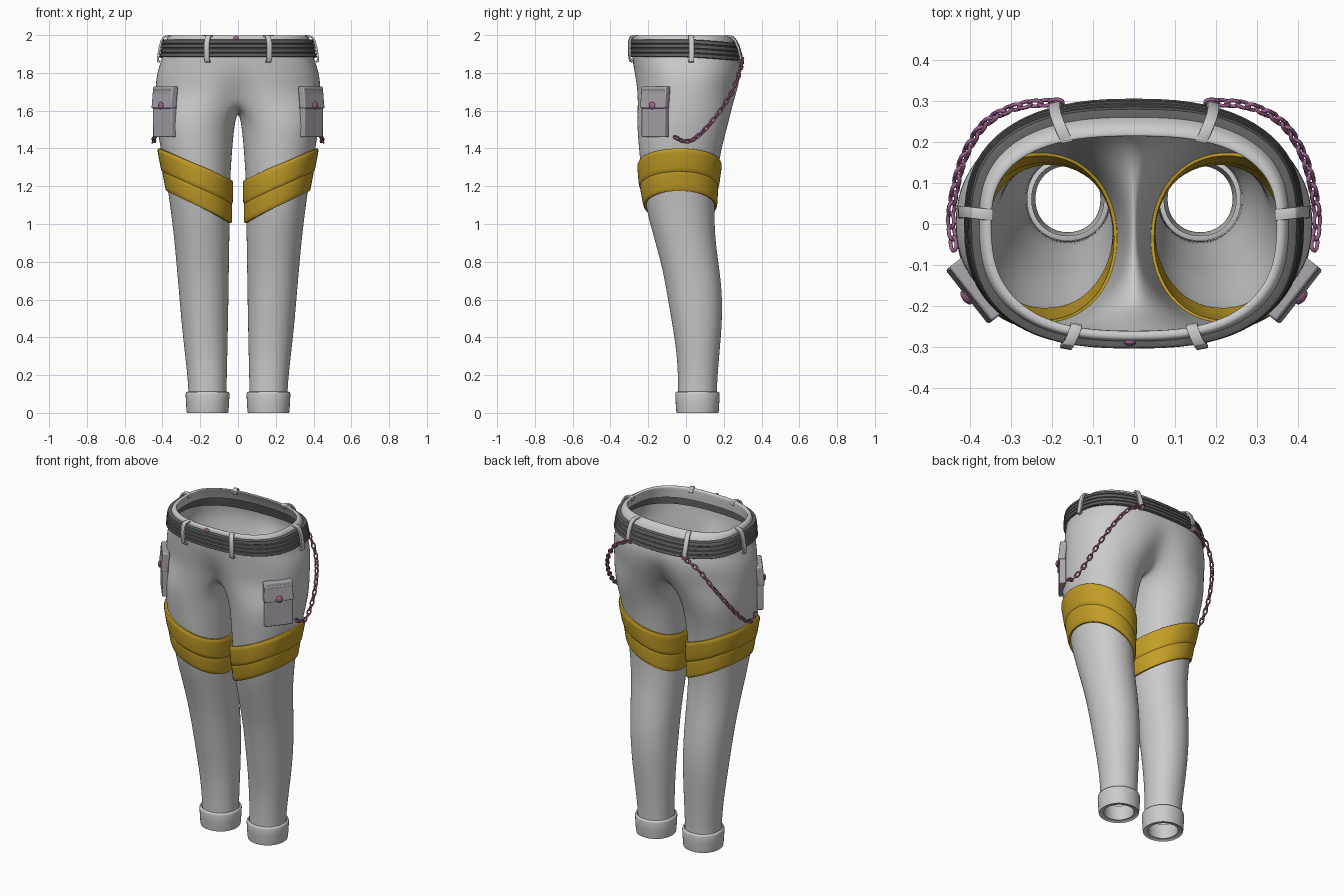
import bpy, bmesh, math
from mathutils import Vector, Matrix

if "Cube" in bpy.data.objects:
    bpy.data.objects.remove(bpy.data.objects["Cube"])

# z, half width, front y, back y, squareness
TORSO = [(1.68, .437, -.272, .280, 2.25), (1.75, .437, -.277, .295, 2.25),
         (1.82, .425, -.282, .300, 2.35), (1.88, .400, -.287, .287, 2.5),
         (1.95, .388, -.288, .267, 2.6), (1.99, .376, -.287, .245, 2.6),
         (2.0, .362, -.280, .225, 2.6)]
# z, inner x, outer x, front y, back y
LEG = [(0.03, .060, .262, -.042, .163), (0.15, .060, .263, -.042, .164),
       (0.30, .056, .280, -.047, .176), (0.45, .053, .297, -.070, .190),
       (0.60, .050, .310, -.096, .194), (0.75, .048, .323, -.122, .180),
       (0.90, .045, .336, -.162, .157), (1.05, .044, .354, -.205, .150),
       (1.20, .043, .374, -.232, .158), (1.40, .030, .412, -.250, .186),
       (1.55, .015, .434, -.264, .232)]


def mat(name, col):
    m = bpy.data.materials.new(name)
    m.diffuse_color = (*col, 1)
    m.use_nodes = True
    m.node_tree.nodes["Principled BSDF"].inputs["Base Color"].default_value = m.diffuse_color
    return m


YELLOW = mat("strap_yellow", (.55, .34, .02))
MAUVE = mat("metal_mauve", (.36, .13, .28))
POUCH = mat("pouch_grey", (.42, .38, .43))
DARK = mat("belt_dark", (.12, .12, .12))


def sample(table, z):
    z = min(max(z, table[0][0]), table[-1][0])
    for a, b in zip(table, table[1:]):
        if z <= b[0]:
            f = (z - a[0]) / (b[0] - a[0])
            return [p + (q - p) * f for p, q in zip(a, b)]


def spow(v, e):
    return math.copysign(abs(v) ** e, v)


def torso_pt(z, t, off=0.0):
    _, xw, yf, yb, n = sample(TORSO, z)
    s = math.sin(t)
    y = spow(s, 2 / n) * ((yb if s > 0 else -yf) + off)
    return Vector(((xw + off) * spow(math.cos(t), 2 / n), y, z))


def leg_pt(z, t, off=0.0):
    _, xi, xo, yf, yb = sample(LEG, z)
    return Vector(((xi + xo) / 2 + ((xo - xi) / 2 + off) * spow(math.cos(t), .95),
                   (yf + yb) / 2 + ((yb - yf) / 2 + off) * spow(math.sin(t), .95), z))


def finish(name, bm, m=None, mirror=False, subsurf=0, bevel=0, solid=0, angle=40):
    bmesh.ops.recalc_face_normals(bm, faces=bm.faces)
    me = bpy.data.meshes.new(name)
    bm.to_mesh(me)
    bm.free()
    ob = bpy.data.objects.new(name, me)
    bpy.context.collection.objects.link(ob)
    if m:
        me.materials.append(m)
    bpy.ops.object.select_all(action='DESELECT')
    ob.select_set(True)
    bpy.context.view_layer.objects.active = ob
    bpy.ops.object.shade_smooth_by_angle(angle=math.radians(angle))
    if mirror:
        ob.modifiers.new("Mirror", 'MIRROR').merge_threshold = .0005
    if solid:
        md = ob.modifiers.new("Solid", 'SOLIDIFY')
        md.thickness, md.offset = solid, 0
    if bevel:
        md = ob.modifiers.new("Bevel", 'BEVEL')
        md.width, md.segments = bevel, 2
    if subsurf:
        md = ob.modifiers.new("Subsurf", 'SUBSURF')
        md.levels = md.render_levels = subsurf
    return ob


def bridge(bm, a, b, closed=True):
    n = len(a)
    for i in range(n if closed else n - 1):
        j = (i + 1) % n
        bm.faces.new((a[i], a[j], b[j], b[i]))


def loft(bm, rings, wrap=False):
    rows = [[bm.verts.new(p) for p in r] for r in rings]
    for a, b in zip(rows, rows[1:]):
        bridge(bm, a, b)
    if wrap:
        bridge(bm, rows[-1], rows[0])


def circle(n):
    return [2 * math.pi * i / n for i in range(n)]


# trousers: one half, leg rings joined to hip arcs through a crotch seam
bm = bmesh.new()
OUT, INN = 20, 8
angs = [math.radians(-130 + 260 * i / OUT) for i in range(OUT + 1)]
angs += [math.radians(130 + 100 * i / INN) for i in range(1, INN)]
legs = [[bm.verts.new(leg_pt(r[0], t)) for t in angs] for r in LEG]
for a, b in zip(legs, legs[1:]):
    bridge(bm, a, b)
arcs = []
rim = [(r[0], 0, d) for r, d in zip(TORSO, (.065, .03, .008, 0, 0, 0, 0))]
rim += [(1.998, -.018, 0), (1.985, -.026, 0), (1.93, -.026, 0)]
for z, off, notch in rim:
    row = []
    for i in range(OUT + 1):
        p = torso_pt(z, math.radians(-90 + 180 * i / OUT), off)
        if i in (0, OUT):
            p.x = 0
        p.y -= math.copysign(notch * math.exp(-(p.x / .08) ** 2), p.y)
        row.append(bm.verts.new(p))
    arcs.append(row)
for a, b in zip(arcs, arcs[1:]):
    bridge(bm, a, b, closed=False)
y0, y1 = arcs[0][OUT].co.y, arcs[0][0].co.y
seam = [bm.verts.new((0, y0 + (y1 - y0) * i / INN,
                      1.68 - .092 * math.sin(math.pi * i / INN) ** .6)) for i in range(1, INN)]
bridge(bm, legs[-1], arcs[0] + seam)
finish("trousers", bm, mirror=True, subsurf=2, angle=180)

# turned-up ankle cuffs
bm = bmesh.new()
prof = [(.006, .004), (0, .008), (.012, .010), (.06, .013), (.10, .015), (.11, .012),
        (.112, .004), (.10, -.002)]
prof = [(.10, -.012), (.03, -.022), (.006, -.018)] + prof
loft(bm, [[leg_pt(.1, t, o) + Vector((0, 0, z - .1)) for t in circle(40)] for z, o in prof])
finish("ankle_cuff", bm, mirror=True, angle=60)


# slanted thigh straps
def strap(name, top, height, thick):
    bm = bmesh.new()
    rings = []
    for u, o in [(0, -.008), (0, .6), (.06, .9), (.2, 1), (.8, 1), (.94, .9), (1, .6), (1, -.008)]:
        ring = []
        for t in circle(48):
            z = top - .085 + .085 * math.cos(t) - height * u
            ring.append(leg_pt(z, t, o * thick if o > 0 else o))
        rings.append(ring)
    loft(bm, rings, wrap=True)
    finish(name, bm, YELLOW, mirror=True)


strap("upper_thigh_strap", 1.40, .125, .017)
strap("lower_thigh_strap", 1.285, .11, .013)

# ribbed belt, a little lower at the back
bm = bmesh.new()
prof = [(1.883, -.01)]
for k in range(4):
    z = 1.883 + k * .024
    prof += [(z, .011), (z + .003, .016), (z + .020, .016), (z + .023, .011)]
prof += [(1.978, -.01)]
rings = []
for z, o in prof:
    rings.append([torso_pt(z - .02 * max(0, math.sin(t)), t, o) for t in circle(72)])
loft(bm, rings, wrap=True)
finish("belt", bm, DARK, angle=30)

# belt loops folded over the waist rim
bm = bmesh.new()
for deg in (-72, 3, 68):
    t = math.radians(deg)
    side = (torso_pt(1.93, t + .05) - torso_pt(1.93, t - .05)).normalized() * .014
    row = []
    for z, o in [(1.86, .004), (1.862, .018), (1.88, .023), (1.93, .024), (1.97, .023),
                 (1.99, .016), (1.996, .002), (1.994, -.022), (1.975, -.030)]:
        p = torso_pt(z, t, o)
        row.append((bm.verts.new(p - side), bm.verts.new(p + side)))
    for a, b in zip(row, row[1:]):
        bm.faces.new((a[0], a[1], b[1], b[0]))
finish("belt_loop", bm, mirror=True, solid=.011, bevel=.002)

# hip pouches with flap
n = Vector((.786, -.618, 0))
frame = Matrix((Vector((.618, .786, 0)), n, Vector((0, 0, 1)))).transposed().to_4x4()
centre = Vector((.388, -.163, 0))


def box(bm, size, out, z):
    m = Matrix.Translation(centre + n * out + Vector((0, 0, z))) @ frame
    return bmesh.ops.create_cube(bm, size=1, matrix=m @ Matrix.Diagonal((*size, 1)))['verts']


bm = bmesh.new()
box(bm, (.160, .036, .25), 0, 1.585)
finish("hip_pouch", bm, POUCH, mirror=True, bevel=.006)
bm = bmesh.new()
for v in box(bm, (.168, .040, .115), .006, 1.67):
    if v.co.z > 1.7:
        v.co -= n * .012
finish("pouch_flap", bm, POUCH, mirror=True, bevel=.006)


# studs
def stud(name, pos, normal, r, mirror):
    bm = bmesh.new()
    m = Matrix.Translation(pos) @ normal.to_track_quat('Z', 'Y').to_matrix().to_4x4()
    bmesh.ops.create_uvsphere(bm, u_segments=16, v_segments=8, radius=r,
                              matrix=m @ Matrix.Diagonal((1, 1, .5, 1)))
    finish(name, bm, MAUVE, mirror)


stud("pouch_stud", centre + n * .027 + Vector((0, 0, 1.627)), n, .02, True)
stud("waist_button", Vector((-.01, -.29, 1.983)), Vector((0, -1, 0)), .014, False)

# hanging chains: links spaced evenly along a smooth path
KEYS = [Vector(p) for p in [(.19, .297, 1.87), (.28, .288, 1.82), (.36, .248, 1.71),
        (.412, .17, 1.585), (.438, .08, 1.48), (.447, .005, 1.437), (.436, -.075, 1.468)]]
path = []
for i in range(len(KEYS) - 1):
    a, b, c, d = (KEYS[min(max(i + k, 0), len(KEYS) - 1)] for k in (-1, 0, 1, 2))
    for s in range(20):
        f = s / 20
        path.append(.5 * (2 * b + (c - a) * f + (2 * a - 5 * b + 4 * c - d) * f ** 2
                          + (3 * b - a - 3 * c + d) * f ** 3))
bm = bmesh.new()
dist, k = .03, 0
for p, q in zip(path, path[1:]):
    dist += (q - p).length
    if dist < .03:
        continue
    dist -= .03
    rot = (q - p).to_track_quat('X', 'Z').to_matrix().to_4x4()
    m = Matrix.Translation(p) @ rot @ Matrix.Rotation(math.radians(45 + 90 * (k % 2)), 4, 'X')
    k += 1
    rings = []
    for a in circle(16):
        mid = Vector((.018 * spow(math.cos(a), .8), .010 * spow(math.sin(a), .8), 0))
        d = Vector((math.cos(a), math.sin(a), 0))
        rings.append([m @ (mid + .0048 * (d * math.cos(b) + Vector((0, 0, math.sin(b)))))
                      for b in circle(6)])
    loft(bm, rings, wrap=True)
finish("hip_chain", bm, MAUVE, mirror=True, angle=70)
